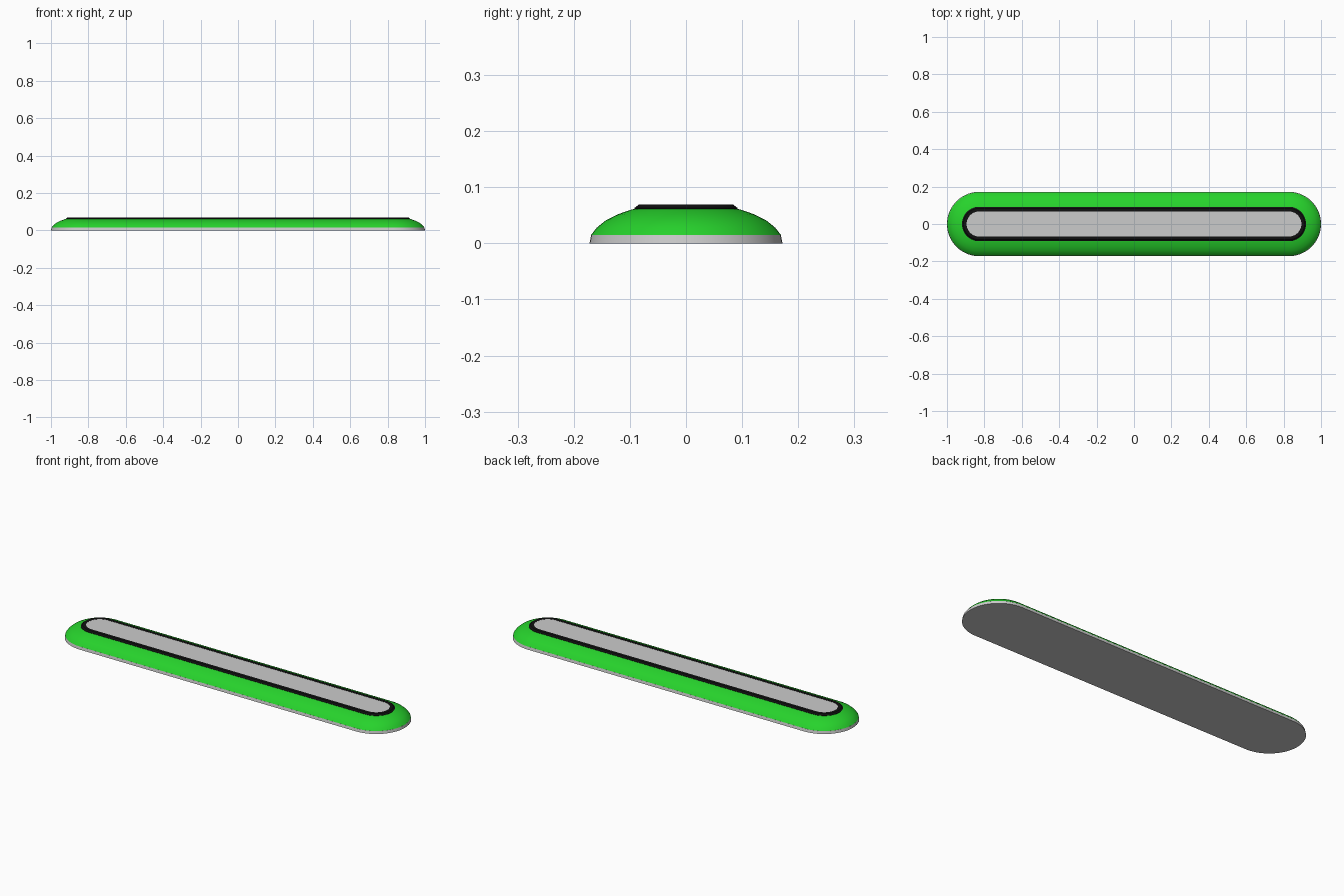
import bpy, bmesh, math

if "Cube" in bpy.data.objects:
    bpy.data.objects.remove(bpy.data.objects["Cube"])

HALF_STRAIGHT = 0.828   # distance from centre to each rounded end's centre
SEG = 28                # segments per rounded end


def material(name, rgb):
    m = bpy.data.materials.new(name)
    m.diffuse_color = (*rgb, 1)
    m.use_nodes = True
    m.node_tree.nodes["Principled BSDF"].inputs["Base Color"].default_value = m.diffuse_color
    return m


def stadium(bm, r, z):
    loop = []
    for cx, start in ((HALF_STRAIGHT, -math.pi / 2), (-HALF_STRAIGHT, math.pi / 2)):
        for i in range(SEG + 1):
            a = start + math.pi * i / SEG
            loop.append(bm.verts.new((cx + r * math.cos(a), r * math.sin(a), z)))
    return loop


def loft(name, profile, mat=None, cap_start=False, cap_end=False, closed=False):
    """Sweep a (radius, height) profile around the pill outline."""
    bm = bmesh.new()
    loops = [stadium(bm, r, z) for r, z in profile]
    pairs = list(zip(loops, loops[1:]))
    if closed:
        pairs.append((loops[-1], loops[0]))
    n = len(loops[0])
    for a, b in pairs:
        for i in range(n):
            j = (i + 1) % n
            bm.faces.new((a[i], a[j], b[j], b[i]))
    if cap_start:
        bm.faces.new(loops[0][::-1])
    if cap_end:
        bm.faces.new(loops[-1])
    bmesh.ops.recalc_face_normals(bm, faces=bm.faces)
    me = bpy.data.meshes.new(name)
    bm.to_mesh(me)
    bm.free()
    ob = bpy.data.objects.new(name, me)
    bpy.context.collection.objects.link(ob)
    if mat:
        me.materials.append(mat)
    bpy.ops.object.select_all(action='DESELECT')
    ob.select_set(True)
    bpy.context.view_layer.objects.active = ob
    bpy.ops.object.shade_smooth_by_angle(angle=math.radians(30))
    return ob


green = material("green", (0.02, 0.65, 0.025))
black = material("black", (0.005, 0.005, 0.005))

# Grey base plate
loft("base", [(0.172, 0), (0.169, 0.015)], cap_start=True, cap_end=True)

# Green domed body
loft("body", [(0.169, 0.0152), (0.159, 0.028), (0.143, 0.041), (0.121, 0.052),
              (0.098, 0.060), (0.086, 0.063)], green, cap_start=True, cap_end=True)

# Black bezel ring on top
loft("bezel", [(0.092, 0.061), (0.092, 0.063), (0.084, 0.069), (0.067, 0.069), (0.067, 0.061)],
     black, closed=True)

# Grey inset panel
loft("top_panel", [(0.067, 0.061), (0.067, 0.068)], cap_start=True, cap_end=True)
